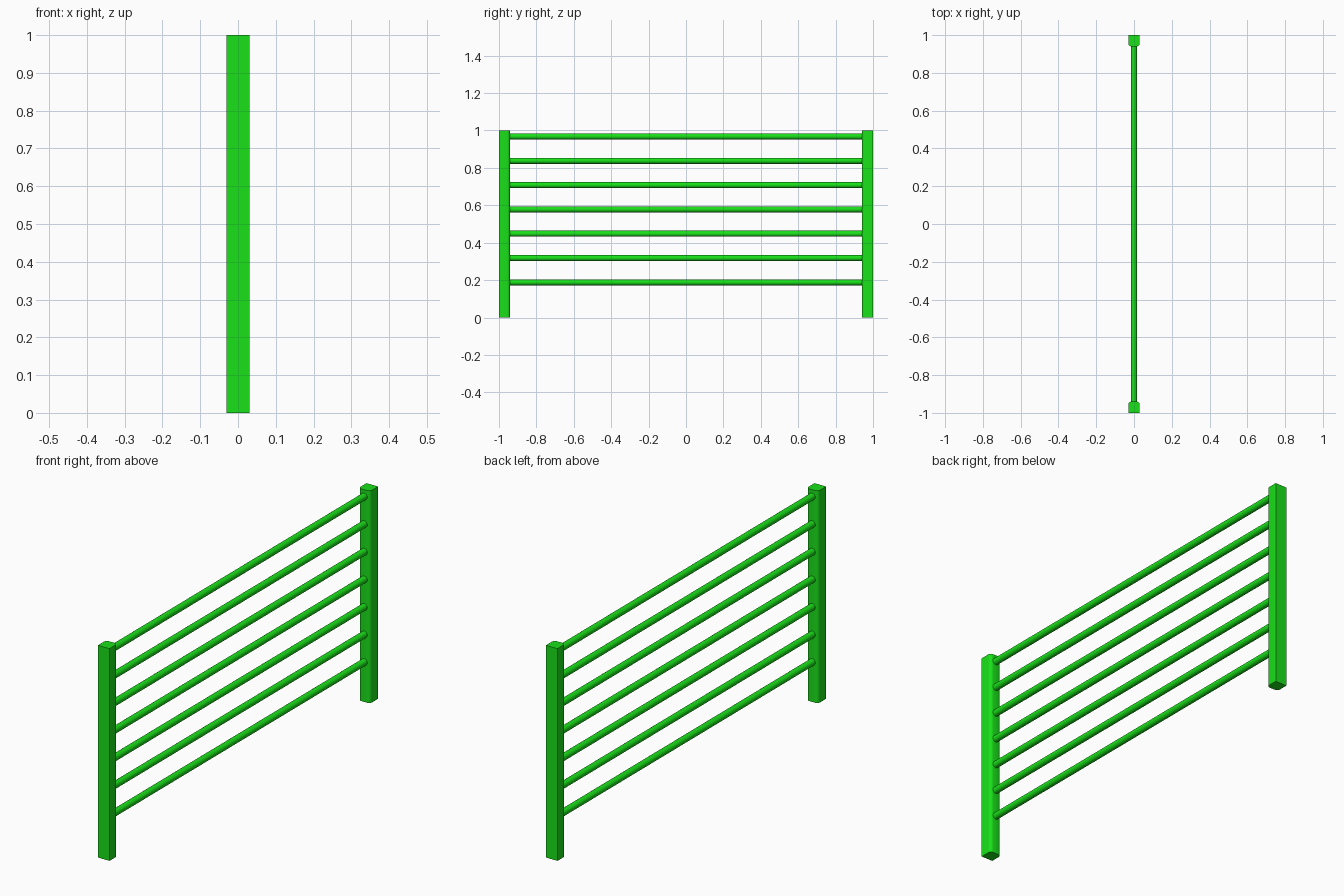
import bpy, bmesh, math

if "Cube" in bpy.data.objects:
    bpy.data.objects.remove(bpy.data.objects["Cube"])

green = bpy.data.materials.new("green_paint")
green.diffuse_color = (0.01, 0.75, 0.01, 1)
green.use_nodes = True
green.node_tree.nodes["Principled BSDF"].inputs["Base Color"].default_value = green.diffuse_color

HALF, DEPTH, ROUND, HEIGHT = 0.03, 0.06, 0.016, 1.0


def finish(obj):
    obj.data.materials.append(green)
    bpy.ops.object.select_all(action='DESELECT')
    obj.select_set(True)
    bpy.context.view_layer.objects.active = obj
    bpy.ops.object.shade_smooth_by_angle(angle=math.radians(35))


def post(name, side):
    # Square outer edges, rounded inner edges, extruded upward
    inner = 1 - DEPTH
    pts = [(-HALF, 1), (HALF, 1)]
    for sx, start in ((1, 0), (-1, 90)):
        for i in range(6):
            a = math.radians(start + i * 18)
            pts.append((sx * (HALF - ROUND) + ROUND * math.cos(a),
                        inner + ROUND - ROUND * math.sin(a)))
    bm = bmesh.new()
    face = bm.faces.new([bm.verts.new((x, side * y, 0)) for x, y in pts])
    res = bmesh.ops.extrude_face_region(bm, geom=[face])
    top = [v for v in res["geom"] if isinstance(v, bmesh.types.BMVert)]
    bmesh.ops.translate(bm, verts=top, vec=(0, 0, HEIGHT))
    bmesh.ops.recalc_face_normals(bm, faces=bm.faces)
    mesh = bpy.data.meshes.new(name)
    bm.to_mesh(mesh)
    bm.free()
    obj = bpy.data.objects.new(name, mesh)
    bpy.context.collection.objects.link(obj)
    finish(obj)


# Two end posts
post("front_post", -1)
post("back_post", 1)

# Seven round rails between the posts
for i in range(7):
    bpy.ops.mesh.primitive_cylinder_add(
        vertices=24, radius=0.016, depth=2 * (1 - DEPTH) + 0.004,
        location=(0, 0, 0.188 + 0.13 * i), rotation=(math.pi / 2, 0, 0))
    rail = bpy.context.object
    rail.name = f"rail_{i + 1}"
    finish(rail)
